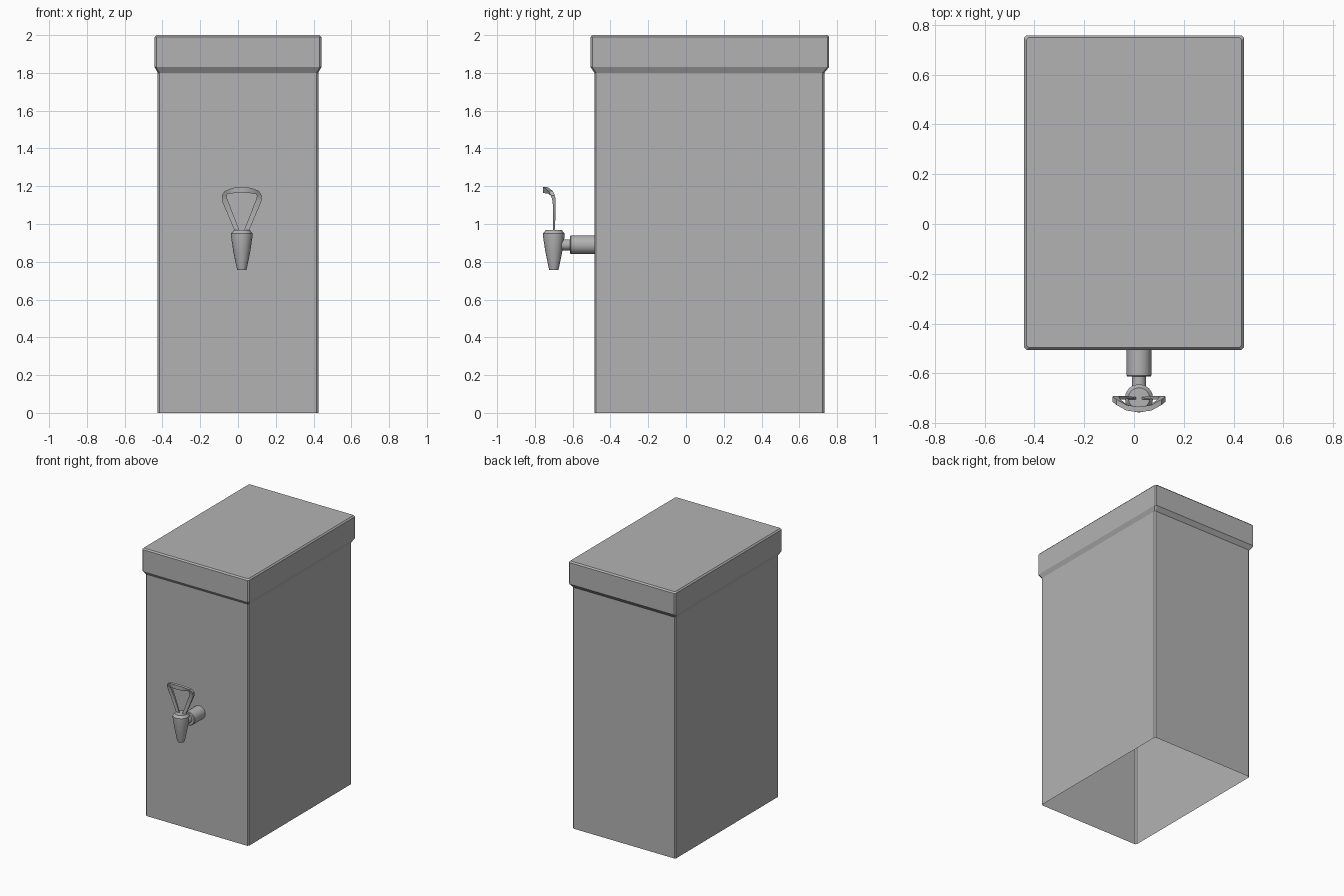
import bpy, bmesh, math
from mathutils import Matrix, Vector

cube = bpy.data.objects.get("Cube")
if cube:
    bpy.data.objects.remove(cube, do_unlink=True)

# Single grey metal
GREY = (0.45, 0.45, 0.45, 1)
metal = bpy.data.materials.new("grey_metal")
metal.use_nodes = True
metal.diffuse_color = GREY
metal.node_tree.nodes["Principled BSDF"].inputs["Base Color"].default_value = GREY

TAP_X, TAP_Y, PIPE_Z = 0.02, -0.70, 0.89


def finish(name, bm, smooth=None):
    bmesh.ops.recalc_face_normals(bm, faces=bm.faces)
    mesh = bpy.data.meshes.new(name)
    bm.to_mesh(mesh)
    bm.free()
    mesh.materials.append(metal)
    obj = bpy.data.objects.new(name, mesh)
    bpy.context.collection.objects.link(obj)
    if smooth:
        bpy.ops.object.select_all(action="DESELECT")
        obj.select_set(True)
        bpy.context.view_layer.objects.active = obj
        bpy.ops.object.shade_smooth_by_angle(angle=math.radians(smooth))
    return obj


def loft(bm, rings, wrap=False):
    """Bridge successive closed rings of points; returns their vertices."""
    loops = [[bm.verts.new(p) for p in ring] for ring in rings]
    pairs = list(zip(loops, loops[1:]))
    if wrap:
        pairs.append((loops[-1], loops[0]))
    for a, b in pairs:
        n = len(a)
        for i in range(n):
            j = (i + 1) % n
            bm.faces.new((a[i], a[j], b[j], b[i]))
    return loops


def box_ring(hx, y0, y1, z, c=0.009):
    """Rectangle with chamfered corners."""
    return [(-hx + c, y0, z), (hx - c, y0, z), (hx, y0 + c, z), (hx, y1 - c, z),
            (hx - c, y1, z), (-hx + c, y1, z), (-hx, y1 - c, z), (-hx, y0 + c, z)]


def turned(name, profile, matrix, sides=16):
    """Lathe (radius, height) pairs about z, then place by matrix."""
    bm = bmesh.new()
    rings = [[matrix @ Vector((r * math.cos(math.tau * i / sides),
                               r * math.sin(math.tau * i / sides), h))
              for i in range(sides)] for r, h in profile]
    loops = loft(bm, rings)
    bm.faces.new(loops[0])
    bm.faces.new(loops[-1])
    return finish(name, bm, 35)


# Tank body: open underneath
bm = bmesh.new()
loft(bm, [box_ring(0.425, -0.485, 0.732, z) for z in (0, 1.8)])
finish("tank_body", bm)

# Lid: flared lower lip, straight skirt, bevelled top
bm = bmesh.new()
loops = loft(bm, [box_ring(0.425, -0.485, 0.732, 1.8),
                  box_ring(0.441, -0.505, 0.757, 1.83),
                  box_ring(0.441, -0.505, 0.757, 1.99),
                  box_ring(0.432, -0.496, 0.748, 2.0)])
bm.faces.new(loops[-1])
finish("tank_lid", bm)

# Horizontal pipe, stepping down to a thin neck
pipe_matrix = (Matrix.Translation((TAP_X, -0.48, PIPE_Z))
               @ Matrix.Rotation(math.pi / 2, 4, "X"))
turned("tap_pipe", [(0.05, 0), (0.05, 0.128), (0.046, 0.133)], pipe_matrix)
turned("tap_neck", [(0.029, 0.12), (0.029, 0.2)], pipe_matrix)

# Tapered spout with a bevelled cap
turned("tap_spout", [(0.024, 0.757), (0.029, 0.775), (0.046, 0.86), (0.057, 0.935),
                     (0.057, 0.95), (0.043, 0.967)],
       Matrix.Translation((TAP_X, TAP_Y, 0)))

# Lever: outer x, outer z, inner x, inner z, depth, half thickness
half = [(0.034, 0.955, 0.008, 0.955, -0.700, 0.004),
        (0.070, 1.040, 0.045, 1.050, -0.697, 0.006),
        (0.104, 1.120, 0.076, 1.130, -0.698, 0.008),
        (0.106, 1.150, 0.081, 1.148, -0.704, 0.010),
        (0.090, 1.175, 0.074, 1.160, -0.716, 0.011),
        (0.050, 1.191, 0.045, 1.163, -0.738, 0.011),
        (0.000, 1.196, 0.000, 1.164, -0.745, 0.011)]


def lever_ring(p, side):
    ox, oz, ix, iz, y, t = p
    return [(TAP_X + side * x, y + d, z)
            for x, z, d in ((ox, oz, -t), (ox, oz, t), (ix, iz, t), (ix, iz, -t))]


bm = bmesh.new()
rings = [lever_ring(p, -1) for p in half] + [lever_ring(p, 1) for p in half[-2::-1]]
loops = loft(bm, rings)
bm.faces.new(loops[0])
bm.faces.new(loops[-1])
finish("tap_lever", bm, 35)
